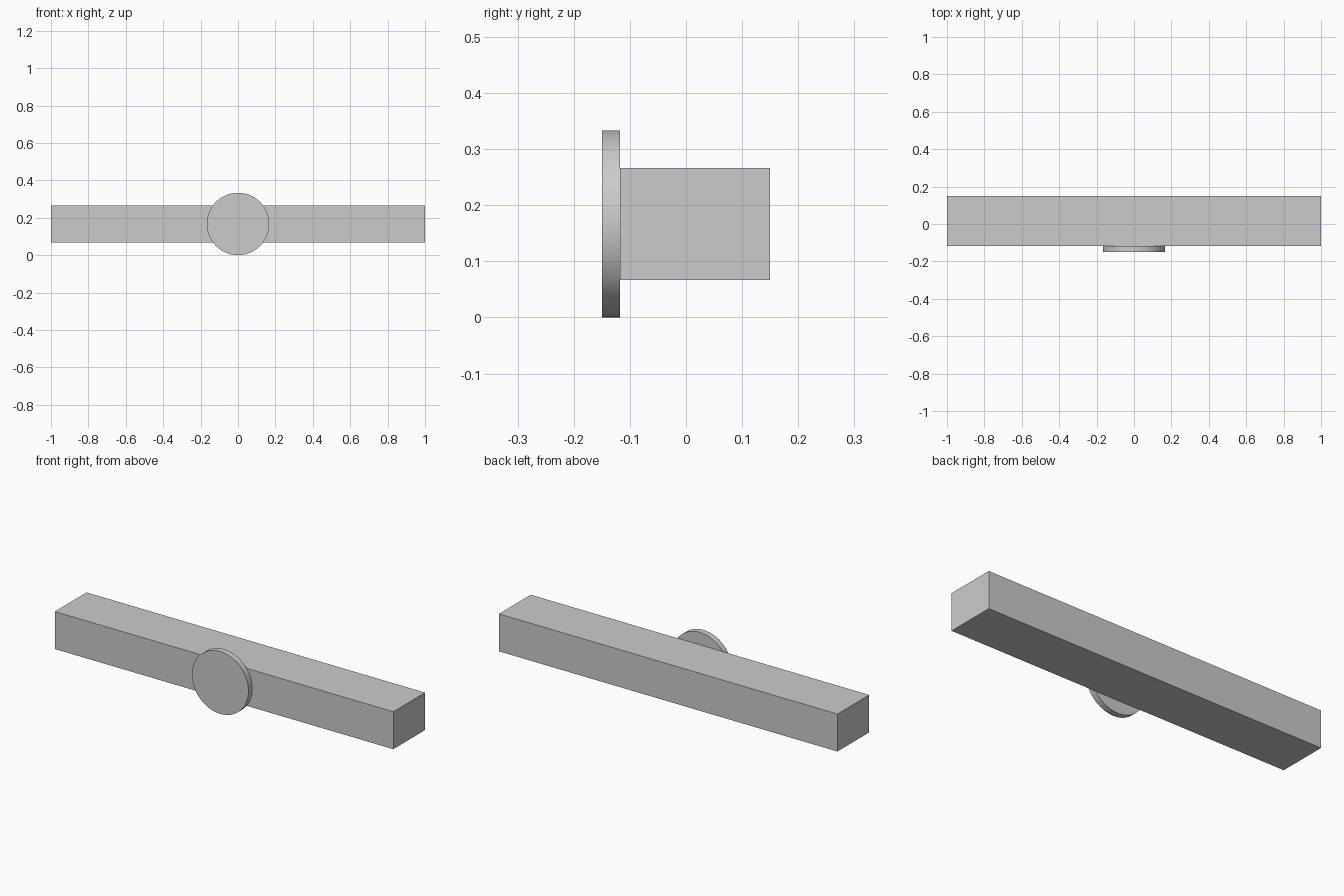
import bpy
import math

cube = bpy.data.objects.get("Cube")
if cube:
    bpy.data.objects.remove(cube, do_unlink=True)

# Single grey finish
grey = bpy.data.materials.new("plain_grey")
grey.use_nodes = True
color = (0.6, 0.6, 0.6, 1)
grey.diffuse_color = color
grey.node_tree.nodes["Principled BSDF"].inputs["Base Color"].default_value = color

CENTRE_Z = 0.1667
DISC_FRONT, JOINT, BAR_BACK = -0.15, -0.1175, 0.15


def finish(name):
    obj = bpy.context.object
    obj.name = name
    obj.data.materials.append(grey)
    bpy.ops.object.transform_apply(location=False, rotation=True, scale=True)
    return obj


# Long rectangular bar
bpy.ops.mesh.primitive_cube_add(size=1, location=(0, (JOINT + BAR_BACK) / 2, CENTRE_Z))
bpy.context.object.scale = (2, BAR_BACK - JOINT, 0.2)
finish("bar")

# Round disc against the middle of the front face
bpy.ops.mesh.primitive_cylinder_add(
    vertices=64, radius=CENTRE_Z, depth=JOINT - DISC_FRONT,
    location=(0, (DISC_FRONT + JOINT) / 2, CENTRE_Z),
    rotation=(math.pi / 2, 0, 0))
finish("front_disc")
bpy.ops.object.shade_smooth_by_angle(angle=math.radians(30))
